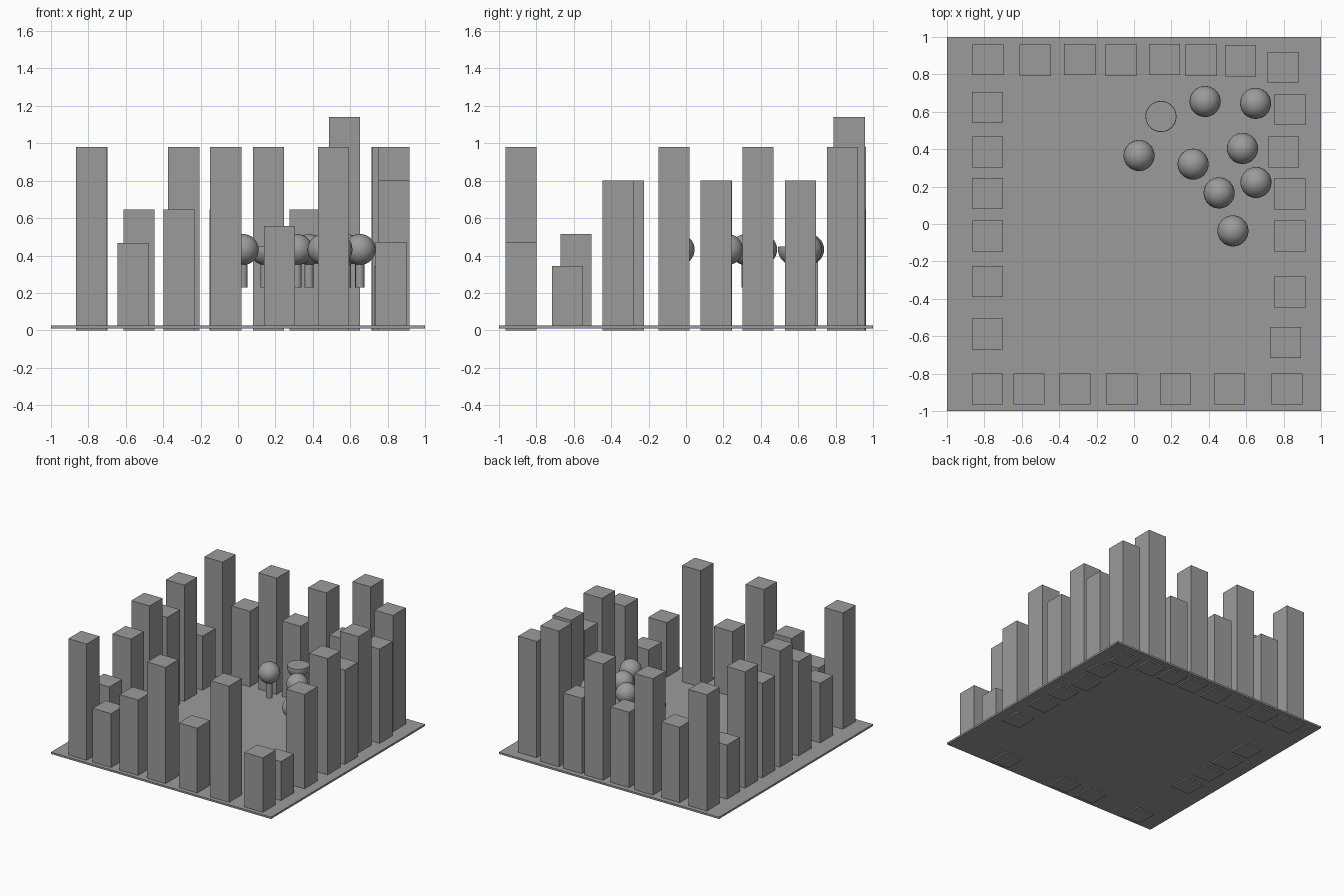
import bpy
import bmesh
from mathutils import Vector

cube = bpy.data.objects.get("Cube")
if cube:
    bpy.data.objects.remove(cube, do_unlink=True)

GREY = (0.33, 0.33, 0.33, 1.0)
grey = bpy.data.materials.new("plain grey")
grey.use_nodes = True
grey.diffuse_color = GREY
grey.node_tree.nodes["Principled BSDF"].inputs["Base Color"].default_value = GREY


def finish(bm, name, smooth=False):
    mesh = bpy.data.meshes.new(name)
    for face in bm.faces:
        face.smooth = smooth and len(face.verts) < 5
    bm.to_mesh(mesh)
    bm.free()
    mesh.materials.append(grey)
    obj = bpy.data.objects.new(name, mesh)
    bpy.context.collection.objects.link(obj)
    return obj


def box(name, x, y, low, high, width):
    bm = bmesh.new()
    bmesh.ops.create_cube(bm, size=1)
    bmesh.ops.scale(bm, vec=(width, width, high - low), verts=bm.verts)
    bmesh.ops.translate(bm, vec=(x, y, (low + high) / 2), verts=bm.verts)
    return finish(bm, name)


def tower(name, x, y, height):
    # Tall towers pass just through the ground plate
    box(name, x, y, 0 if height > 0.6 else 0.012, height, 0.167)


def tree(name, x, y, flat_top=False):
    # Trunk
    bm = bmesh.new()
    bmesh.ops.create_cone(bm, cap_ends=True, segments=20, radius1=0.024,
                          radius2=0.024, depth=0.17)
    bmesh.ops.translate(bm, vec=(x, y, 0.315), verts=bm.verts)
    finish(bm, name + "_trunk", smooth=True)
    # Round crown, one of them sliced flat on top
    bm = bmesh.new()
    bmesh.ops.create_uvsphere(bm, u_segments=32, v_segments=16, radius=0.083)
    if flat_top:
        cut = bmesh.ops.bisect_plane(
            bm, geom=bm.verts[:] + bm.edges[:] + bm.faces[:],
            plane_co=Vector((0, 0, 0.015)), plane_no=Vector((0, 0, 1)),
            clear_outer=True)
        rim = [e for e in cut["geom_cut"] if isinstance(e, bmesh.types.BMEdge)]
        bmesh.ops.edgeloop_fill(bm, edges=rim)
        bmesh.ops.recalc_face_normals(bm, faces=bm.faces)
        for edge in rim:
            edge.smooth = False
    bmesh.ops.translate(bm, vec=(x, y, 0.432), verts=bm.verts)
    finish(bm, name + "_crown", smooth=True)


# Ground plate
box("ground", 0, 0, 0.01, 0.025, 2)

# Back row: x, y, height
for i, (x, y, h) in enumerate([
        (-0.78, 0.88, 0.98), (-0.53, 0.875, 0.645), (-0.29, 0.88, 0.98),
        (-0.07, 0.875, 0.645), (0.163, 0.88, 0.98), (0.36, 0.875, 0.645),
        (0.57, 0.873, 1.14), (0.797, 0.837, 0.98)]):
    tower(f"back_tower_{i + 1}", x, y, h)

# Row along +x: x, y, height
for i, (x, y, h) in enumerate([
        (0.834, 0.612, 0.8), (0.8, 0.385, 0.98), (0.834, 0.16, 0.8),
        (0.834, -0.064, 0.98), (0.834, -0.364, 0.8), (0.81, -0.634, 0.345)]):
    tower(f"left_tower_{i + 1}", x, y, h)

# Row along -x: y, height
for i, (y, h) in enumerate([
        (0.623, 0.47), (0.385, 0.98), (0.163, 0.8),
        (-0.064, 0.98), (-0.307, 0.8), (-0.588, 0.515)]):
    tower(f"right_tower_{i + 1}", -0.783, y, h)

# Front row: x, height
for i, (x, h) in enumerate([
        (-0.783, 0.98), (-0.561, 0.467), (-0.316, 0.645), (-0.066, 0.98),
        (0.222, 0.557), (0.511, 0.98), (0.818, 0.473)]):
    tower(f"front_tower_{i + 1}", x, -0.882, h)

# Grove of trees
for i, (x, y) in enumerate([
        (0.144, 0.575), (0.38, 0.655), (0.65, 0.645), (0.027, 0.366),
        (0.316, 0.32), (0.58, 0.404), (0.455, 0.166), (0.652, 0.222),
        (0.529, -0.037)]):
    tree(f"tree_{i + 1}", x, y, flat_top=(i == 0))
